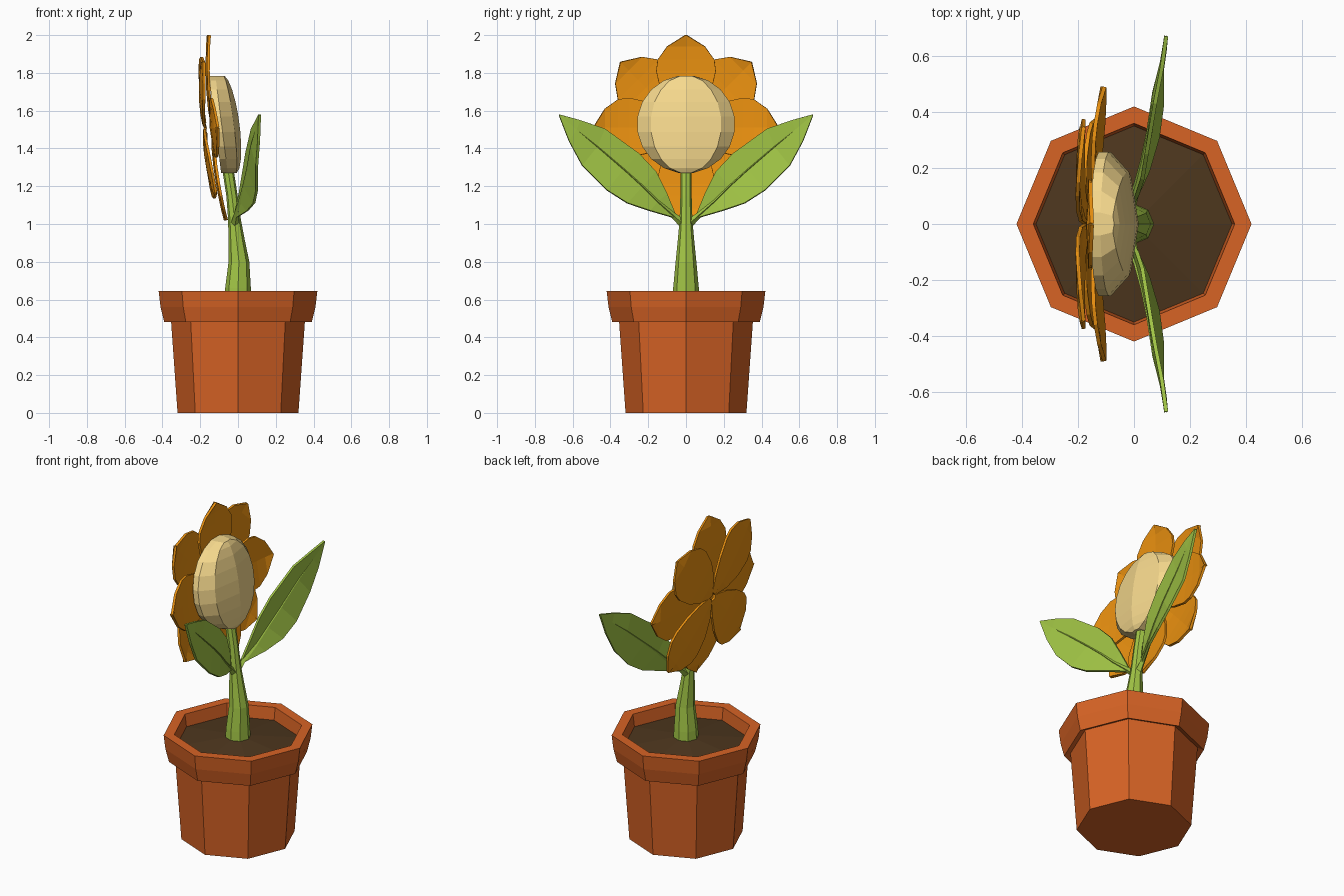
import bpy, bmesh
from math import sin, cos, pi, radians
from mathutils import Vector

if "Cube" in bpy.data.objects:
    bpy.data.objects.remove(bpy.data.objects["Cube"])


def material(name, rgb):
    m = bpy.data.materials.new(name)
    m.diffuse_color = (*rgb, 1)
    m.use_nodes = True
    m.node_tree.nodes["Principled BSDF"].inputs["Base Color"].default_value = m.diffuse_color
    return m


TERRACOTTA = material("terracotta", (0.68, 0.125, 0.018))
SOIL = material("soil", (0.075, 0.038, 0.013))
GREEN = material("green", (0.36, 0.56, 0.06))
ORANGE = material("orange", (0.82, 0.28, 0.005))
CREAM = material("cream", (0.93, 0.70, 0.27))


def loft(name, rings, mat, closed=True, caps=True, recalc=True):
    """Skin a list of equally sized point rings."""
    bm = bmesh.new()
    vs = [[bm.verts.new(p) for p in r] for r in rings]
    n = len(rings[0])
    for a, b in zip(vs, vs[1:]):
        for i in range(n if closed else n - 1):
            j = (i + 1) % n
            bm.faces.new((a[i], a[j], b[j], b[i]))
    if caps:
        bm.faces.new(vs[0][::-1])
        bm.faces.new(vs[-1])
    bmesh.ops.remove_doubles(bm, verts=bm.verts, dist=1e-5)
    bmesh.ops.recalc_face_normals(bm, faces=bm.faces)
    me = bpy.data.meshes.new(name)
    bm.to_mesh(me)
    bm.free()
    me.materials.append(mat)
    ob = bpy.data.objects.new(name, me)
    bpy.context.collection.objects.link(ob)
    return ob


def ring(x, z, r, n=8):
    return [(x + r * cos(2 * pi * i / n), r * sin(2 * pi * i / n), z) for i in range(n)]


def tube(name, path, mat, n=4):
    """Tapered tube along (point, radius) pairs."""
    pts = [Vector(p) for p, _ in path]
    rings = []
    for i, (p, (_, r)) in enumerate(zip(pts, path)):
        d = (pts[min(i + 1, len(pts) - 1)] - pts[max(i - 1, 0)]).normalized()
        u = d.cross(Vector((1, 0, 0))).normalized()
        w = d.cross(u)
        rings.append([p + r * (u * cos(2 * pi * k / n) + w * sin(2 * pi * k / n)) for k in range(n)])
    return loft(name, rings, mat)


def solidify(ob, t):
    m = ob.modifiers.new("thickness", 'SOLIDIFY')
    m.thickness = t
    m.offset = 0


# Pot with overhanging rim and hollow top
pot = [(0.32, 0), (0.355, 0.495), (0.39, 0.48), (0.41, 0.56), (0.42, 0.645), (0.36, 0.645), (0.345, 0.53)]
loft("pot", [ring(0, z, r) for r, z in pot], TERRACOTTA)

# Mounded soil
loft("soil", [ring(0, 0.55, 0.352), ring(0, 0.57, 0.352), ring(0, 0.615, 0.002)], SOIL)

# Curved tapering stem
stem = [(0, 0.56, 0.073), (0, 0.66, 0.068), (0.005, 0.8, 0.055), (-0.008, 0.92, 0.043),
        (-0.018, 1.02, 0.034), (-0.032, 1.15, 0.03), (-0.055, 1.30, 0.03), (-0.07, 1.4, 0.028)]
loft("stem", [ring(x, z, r) for x, z, r in stem], GREEN)

# Flower centre: leaning disc with a bulging front
R, CZ = 0.26, 1.528
rings = []
for k in range(10):
    a = radians(-81 + 18 * k)
    c, s = cos(a), sin(a)
    z = CZ + R * s
    back = -0.122 - 0.033 * s
    half = [(0, 1), (0.035, 1), (0.075 + 0.025 * c, 0.72)]
    pts = half + [(0.075 + 0.055 * c, 0)] + [(x, -y) for x, y in half[::-1]]
    rings.append([(back + x, y * R * c, z) for x, y in pts])
loft("flower_centre", rings, CREAM)

# Two layers of four petals: radius, half width, forward cup
outline = [(0.02, 0.02, 0), (0.10, 0.085, -0.006), (0.20, 0.135, -0.006), (0.30, 0.158, 0),
           (0.36, 0.15, 0.006), (0.43, 0.10, 0.014), (0.49, 0.003, 0.024)]
for i in range(8):
    t = i * pi / 4
    base = -0.137 if i % 2 == 0 else -0.18
    rows = []
    for r, w, d in outline:
        row = []
        for v, dip in ((-1, 0.008), (0, 0), (1, 0.008)):
            y = r * sin(t) + v * w * cos(t)
            h = r * cos(t) - v * w * sin(t)
            row.append((base + d + dip - 0.092 * h, y, 1.51 + h))
        rows.append(row)
    solidify(loft(f"petal_{i + 1}", rows, ORANGE, closed=False, caps=False), 0.014)

# Leaves: upper edge, midrib and lower edge at each station, mirrored in y
leaf = [
    [(-0.015, 0.055, 1.05), (-0.01, 0.06, 1.04), (-0.005, 0.07, 1.035)],
    [(0.01, 0.10, 1.16), (0.015, 0.15, 1.12), (0.05, 0.19, 1.07)],
    [(0.03, 0.16, 1.28), (0.035, 0.23, 1.20), (0.085, 0.31, 1.11)],
    [(0.045, 0.25, 1.375), (0.055, 0.33, 1.29), (0.10, 0.42, 1.18)],
    [(0.075, 0.43, 1.505), (0.075, 0.47, 1.41), (0.10, 0.55, 1.31)],
    [(0.10, 0.56, 1.55), (0.10, 0.58, 1.50), (0.11, 0.62, 1.44)],
    [(0.115, 0.67, 1.58), (0.115, 0.671, 1.577), (0.115, 0.672, 1.574)],
]
rib_radius = [0.016, 0.014, 0.012, 0.011, 0.010, 0.007, 0.003]
for side, s in (("left", -1), ("right", 1)):
    rows = [[(x, s * y, z) for x, y, z in row] for row in leaf]
    solidify(loft(f"leaf_{side}", rows, GREEN, closed=False, caps=False), 0.014)
    path = [((-0.02, 0, 0.985), 0.024)] + [(row[1], r) for row, r in zip(rows, rib_radius)]
    tube(f"leaf_rib_{side}", path, GREEN)
